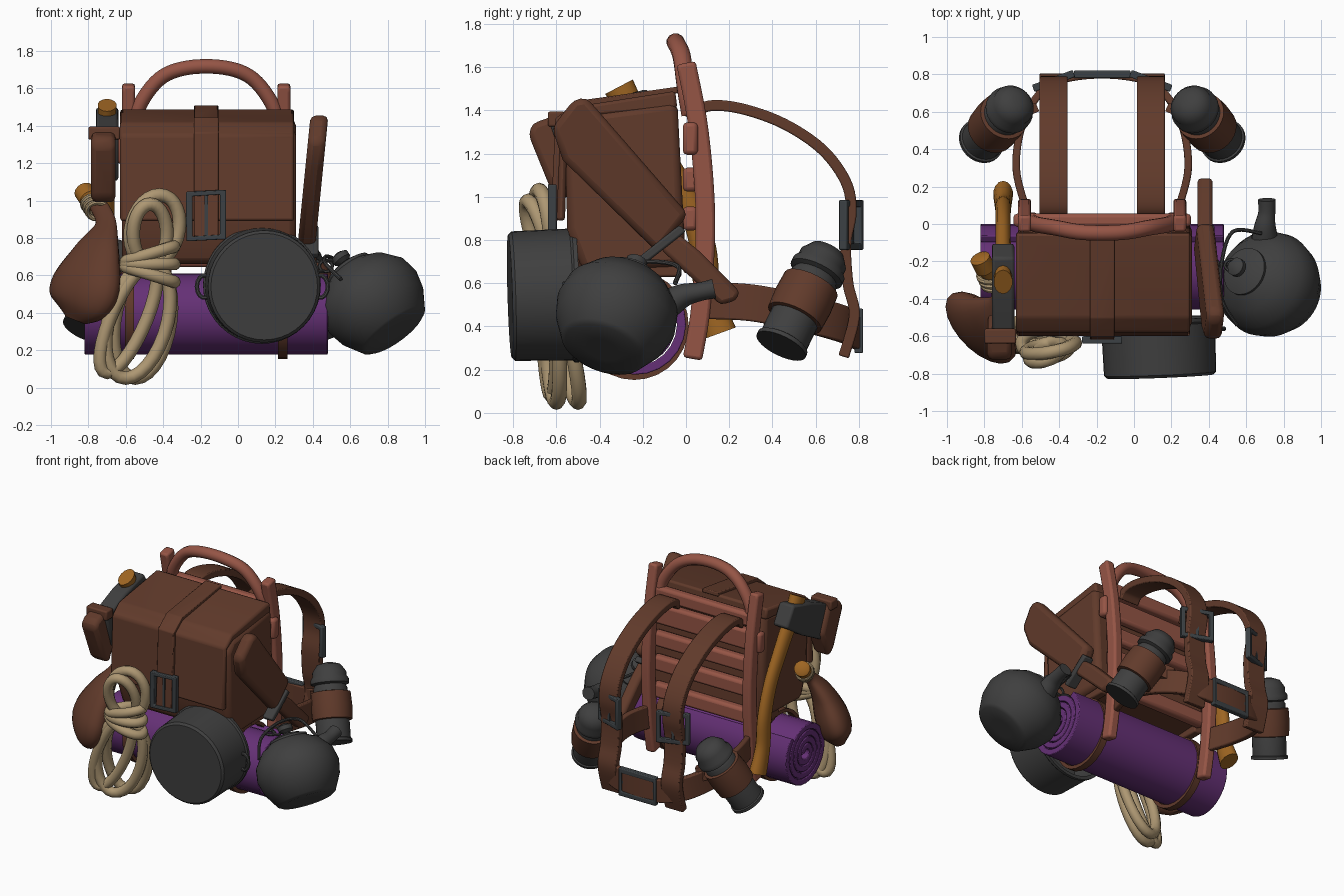
import bpy, bmesh, math
from mathutils import Vector

if "Cube" in bpy.data.objects:
    bpy.data.objects.remove(bpy.data.objects["Cube"])


def material(name, *rgb):
    m = bpy.data.materials.new(name)
    m.use_nodes = True
    m.diffuse_color = (*rgb, 1)
    m.node_tree.nodes["Principled BSDF"].inputs["Base Color"].default_value = (*rgb, 1)
    return m


leather = material("brown leather", .12, .043, .024)
redwood = material("reddish frame wood", .3, .09, .06)
purple = material("purple blanket", .13, .03, .18)
rope = material("tan rope", .42, .31, .17)
iron = material("dark iron", .05, .05, .05)
steel = material("buckle grey", .045, .053, .058)
wood = material("orange wood", .34, .13, .016)
X, Y, Z = Vector((1, 0, 0)), Vector((0, 1, 0)), Vector((0, 0, 1))
MID = -.17  # centre plane of frame and straps


def finish(name, bm, mat, bevel=0):
    bmesh.ops.recalc_face_normals(bm, faces=bm.faces)
    mesh = bpy.data.meshes.new(name)
    bm.to_mesh(mesh)
    bm.free()
    mesh.materials.append(mat)
    ob = bpy.data.objects.new(name, mesh)
    bpy.context.collection.objects.link(ob)
    bpy.ops.object.select_all(action="DESELECT")
    bpy.context.view_layer.objects.active = ob
    ob.select_set(True)
    if bevel:
        mod = ob.modifiers.new("Bevel", "BEVEL")
        mod.width, mod.segments, mod.limit_method = bevel, 2, "ANGLE"
    bpy.ops.object.shade_smooth_by_angle(angle=math.radians(40))
    return ob


def loft(bm, rings, closed=False):
    rows = [[bm.verts.new(p) for p in ring] for ring in rings]
    n = len(rows[0])
    for i in range(len(rows) if closed else len(rows) - 1):
        a, b = rows[i], rows[(i + 1) % len(rows)]
        for j in range(n):
            k = (j + 1) % n
            bm.faces.new((a[j], a[k], b[k], b[j]))
    if not closed:
        bm.faces.new(rows[0])
        bm.faces.new(rows[-1])


def smooth_path(pts, steps):
    # Catmull-Rom interpolation through the points
    out = []
    for i in range(len(pts) - 1):
        p, q = pts[i], pts[i + 1]
        o, r = pts[max(i - 1, 0)], pts[min(i + 2, len(pts) - 1)]
        for s in range(steps):
            t = s / steps
            out.append(p + (q - o) * t / 2 + (o * 2 - p * 5 + q * 4 - r) * t * t / 2
                       + (p * 3 - o - q * 3 + r) * t ** 3 / 2)
    return out + [pts[-1]]


def sweep(name, pts, wide, w, t, mat, sides=4, steps=6, closed=False, scales=None, bevel=0):
    # section of width w along "wide" and thickness t, carried along a path
    pts = [Vector((*p, s)) for p, s in zip(pts, scales or [1] * len(pts))]
    if steps > 1 and not closed:
        pts = smooth_path(pts, steps)
    n, rings = len(pts), []
    for i, p in enumerate(pts):
        a, b = (pts[i - 1], pts[(i + 1) % n]) if closed else (pts[max(i - 1, 0)], pts[min(i + 1, n - 1)])
        tan = (b - a).xyz.normalized()
        nor = tan.cross(wide).normalized()
        side = nor.cross(tan)
        k = math.sqrt(2) if sides == 4 else 1
        ang = [math.tau * (j + .5) / sides for j in range(sides)]
        rings.append([p.xyz + p.w * k / 2 * (side * w * math.cos(g) + nor * t * math.sin(g)) for g in ang])
    bm = bmesh.new()
    loft(bm, rings, closed)
    return finish(name, bm, mat, bevel)


def ellipse(c, u, v, n=28):
    return [Vector(c) + u * math.cos(math.tau * i / n) + v * math.sin(math.tau * i / n) for i in range(n)]


def lathe(name, profile, base, axis, mat, segs=28):
    base, axis = Vector(base), Vector(axis).normalized()
    u = axis.orthogonal().normalized()
    v = axis.cross(u)
    bm = bmesh.new()
    loft(bm, [ellipse(base + axis * h, u * r, v * r, segs) for r, h in profile])
    return finish(name, bm, mat)


def prism(name, profile, x, thick, mat, bevel=0, lean=0):
    # side profile (y, z) extruded across x, leaning sideways with height
    bm = bmesh.new()
    loft(bm, [[(x + s * thick / 2 + lean * (z - 1), y, z) for y, z in profile] for s in (-1, 1)])
    return finish(name, bm, mat, bevel)


def box(name, c, size, mat, bevel=.01):
    x, y, z = c
    a, b = size[1] / 2, size[2] / 2
    return prism(name, [(y - a, z - b), (y + a, z - b), (y + a, z + b), (y - a, z + b)], x, size[0], mat, bevel)


def buckle(name, c, u, v, prong):
    c = Vector(c)
    face = u.cross(v).normalized()
    sweep(name, [c - u - v, c + u - v, c + u + v, c - u + v], face, .04, .042, steel, steps=1, closed=True, bevel=.006)
    sweep(name + "_prong", [c - prong, c + prong], face, .02, .02, steel, steps=1)


# Bag body, lid and closing strap
prism("bag_body", [(0, .68), (-.04, 1.44), (-.5, 1.38), (-.56, 1.3), (-.55, .85), (-.48, .66)], -.155, .93, leather, .035)
prism("bag_lid", [(-.04, 1.41), (-.05, 1.49), (-.5, 1.42), (-.58, 1.35), (-.6, .89), (-.56, .89),
                  (-.55, 1.33), (-.48, 1.37)], -.165, .93, leather, .015)
sweep("lid_strap", [(MID, -.04, 1.495), (MID, -.5, 1.43), (MID, -.59, 1.36), (MID, -.615, .8)],
      X, .13, .03, leather, steps=1, bevel=.006)
buckle("lid_buckle", (MID, -.62, .92), X * .09 + Z * .005, Z * .12, Z * .11)

# Wooden carrying frame
for side, name in ((-1, "right"), (1, "left")):
    px = MID + side * .415
    sweep(name + "_frame_post", [(px, 0, 1.62), (px, .06, 1.3), (px, .09, .9), (px, .07, .5), (px, .03, .25)],
          X, .07, .09, redwood, bevel=.015)
for z, width, high in ((1.42, .82, .1), (1.27, .95, .15), (1.08, .82, .11), (.9, .82, .11), (.7, .82, .11)):
    box("frame_slat", (MID, .02, z), (width, .07, high), redwood, .02)
half = [(.37, .02, 1.38), (.36, 0, 1.5), (.25, -.02, 1.65), (.1, -.045, 1.71)]
arch = [(MID - x, y, z) for x, y, z in half] + [(MID + x, y, z) for x, y, z in reversed(half)]
sweep("frame_arch", arch, Y, .085, .08, redwood, sides=12)

# Shoulder straps, buckles and bottles, one set per side
path = [(.04, 1.37), (.1, 1.42), (.25, 1.41), (.45, 1.34), (.63, 1.22), (.74, 1.07), (.765, .93),
        (.74, .78), (.75, .6), (.78, .45), (.73, .26)]
for side, name in ((-1, "right"), (1, "left")):
    sx = MID + side * .26
    sweep(name + "_shoulder_strap", [(sx, y, z) for y, z in path], X, .15, .05, leather, bevel=.008)
    buckle(name + "_strap_buckle", (sx, .765, .87), X * .095 - Y * .035 * side, Z * .1, Z * .09)
    foot, top = Vector((MID + side * .65, .44, .31)), Vector((MID + side * .46, .65, .74))
    up = top - foot
    lathe(name + "_bottle", [(.05, 0), (.125, 0), (.125, .02), (.115, .025), (.115, .37), (.105, .39), (.13, .4),
                             (.13, .43), (.115, .45), (.115, .48), (.08, .53), (.03, .545)], foot, up, iron)
    lathe(name + "_bottle_sleeve", [(.11, .15), (.135, .155), (.14, .25), (.135, .34), (.11, .345)], foot, up, leather)
    sweep(name + "_bottle_loop", [(MID + side * .36, .62, .5), (MID + side * .45, .58, .53)], Z, .1, .05, leather, steps=1)

# Waist belt
half = [(.4, .06, .52), (.46, .3, .51), (.42, .55, .46), (.3, .73, .41), (.12, .79, .38)]
belt = [(MID - x, y, z) for x, y, z in half] + [(MID + x, y, z) for x, y, z in reversed(half)]
sweep("waist_belt", belt, Z, .17, .04, leather, bevel=.008)
buckle("waist_buckle", (MID, .8, .38), X * .14, Z * .085, X * .13)

# Rolled blanket with holding straps
roll = Vector((MID, -.24, .405))
spiral = []
for i in range(100):
    g, r = i * math.tau / 24, .03 + .195 * i / 99
    spiral.append(roll + Y * r * math.cos(g) + Z * r * math.sin(g))
sweep("rolled_blanket", spiral, X, 1.3, .042, purple, steps=1, bevel=.008)
for x in (-.58, .24):
    sweep("blanket_strap", ellipse((x, -.24, .405), Y * .24, Z * .24), X, .05, .025, leather, closed=True)
    box("strap_anchor", (x, -.12, .66), (.06, .2, .06), leather)

# Cooking pot hanging with its base forward
axis = Vector((-.04, 1, .03))
lathe("cooking_pot", [(.1, 0), (.285, 0), (.3, .015), (.305, .28), (.315, .29), (.315, .31), (.29, .31), (.28, .04), (.1, .03)],
      (.14, -.815, .54), axis, iron, 40)
for s in (-1, 1):
    sweep("pot_lug", ellipse((.13 + s * .31, -.56, .54), X * .04, Z * .06, 14), Y, .025, .025, iron, 8, closed=True)

# Kettle lying on its side
up = Vector((-.56, .3, .77)).normalized()
hub = Vector((.715, -.32, .465))
lathe("kettle_body", [(.08, -.22), (.18, -.22), (.205, -.205), (.265, -.1), (.286, -.01), (.27, .08), (.2, .17),
                      (.13, .21), (.13, .225), (.08, .245), (.02, .25)], hub, up, iron, 48)
lathe("kettle_knob", [(.02, .23), (.025, .26), (.05, .28), (.05, .31), (.02, .325)], hub, up, iron, 16)
sweep("kettle_spout", [(.7, -.12, .48), (.7, -.02, .54), (.71, .06, .56), (.71, .13, .575)], X, .15, .14, iron, 14,
      scales=[1.1, .8, .62, .65])
sweep("kettle_handle", [(.68, -.05, .6), (.53, -.04, .68), (.47, -.2, .7), (.47, -.4, .66), (.55, -.54, .58)],
      Z, .022, .022, iron, 8)
for i in range(3):
    sweep("kettle_chain", ellipse((.52 - i * .05, -.22, .68 - i * .03), X * .035, (Y, Z)[i % 2] * .03, 12),
          (Z, Y)[i % 2], .018, .018, iron, 6, closed=True)

# Sheathed long knife on the left side
prism("knife_sheath", [(-.62, 1.32), (-.52, 1.45), (-.46, 1.46), (.01, .92), (-.13, .74), (-.57, 1.17)], .39, .095, leather, .03, .1)
prism("knife_guard", [(-.03, .87), (0, .84), (-.19, .69), (-.22, .72)], .39, .08, iron, .01)
prism("knife_grip", [(-.05, .84), (.06, .75), (.25, .56), (.23, .52), (.16, .5), (-.12, .76)], .38, .08, leather, .02)

# Axe with a covered blade on the right side
ax = -.7
sweep("axe_handle", [(ax, -.31, 1.51), (ax, -.25, 1.4), (ax, -.12, 1.2), (ax, .01, .98), (ax, .08, .76), (ax, .1, .55), (ax, .16, .37)],
      X, .085, .12, wood, 14, scales=[1.2, 1.1, 1, .95, 1, 1.05, 1.25])
prism("axe_head", [(-.18, 1.5), (-.1, 1.36), (-.3, 1.23), (-.55, 1.1), (-.63, 1.34), (-.4, 1.44)], ax, .12, iron, .015)
prism("blade_cover", [(-.57, 1.39), (-.71, 1.34), (-.73, 1.29), (-.62, 1.02), (-.56, .98), (-.48, 1.17)], ax - .02, .13, leather, .03)
box("cover_strap", (ax - .015, -.6, 1.36), (.17, .08, .07), leather)

# Drinking skin with stopper and wrapped neck
sweep("drinking_skin", [(-.75, -.3, .98), (-.71, -.42, .88), (-.76, -.51, .73), (-.81, -.55, .56), (-.84, -.56, .44), (-.87, -.56, .36)],
      Vector((1, -1, 0)), .49, .24, leather, 20, scales=[.2, .27, .65, .97, .86, .3])
neck = Vector((-.4, .8, .6)).normalized()
lathe("skin_stopper", [(.03, -.06), (.04, 0), (.055, .01), (.055, .09), (.04, .1)], (-.79, -.25, 1), neck, wood, 16)
for i in range(3):
    sweep("neck_wrap", ellipse(Vector((-.775, -.28, .98)) - neck * .03 * i, X * .055, neck.cross(X).normalized() * .055, 16),
          neck, .03, .03, rope, 8, closed=True)

# Coiled rope: long loops below the knot, short loops above
knot = Vector((-.47, -.64, .66))
for far, width in (((-.55, -.5, .05), .15), ((-.7, -.62, .08), .1), ((-.6, -.6, .05), .16),
                   ((-.42, -.68, 1.03), .13), ((-.47, -.73, .98), .09)):
    far = Vector(far)
    sweep("rope_loop", ellipse((knot + far) / 2, (far - knot) / 2, X * width + Y * .03), Y, .072, .072, rope, 10, closed=True)
for i in range(3):
    sweep("rope_knot", ellipse(knot + Z * (i - 1) * .055, X * .13 + Z * .04 * (i - 1), Y * .075), Z, .068, .068, rope, 10, closed=True)
